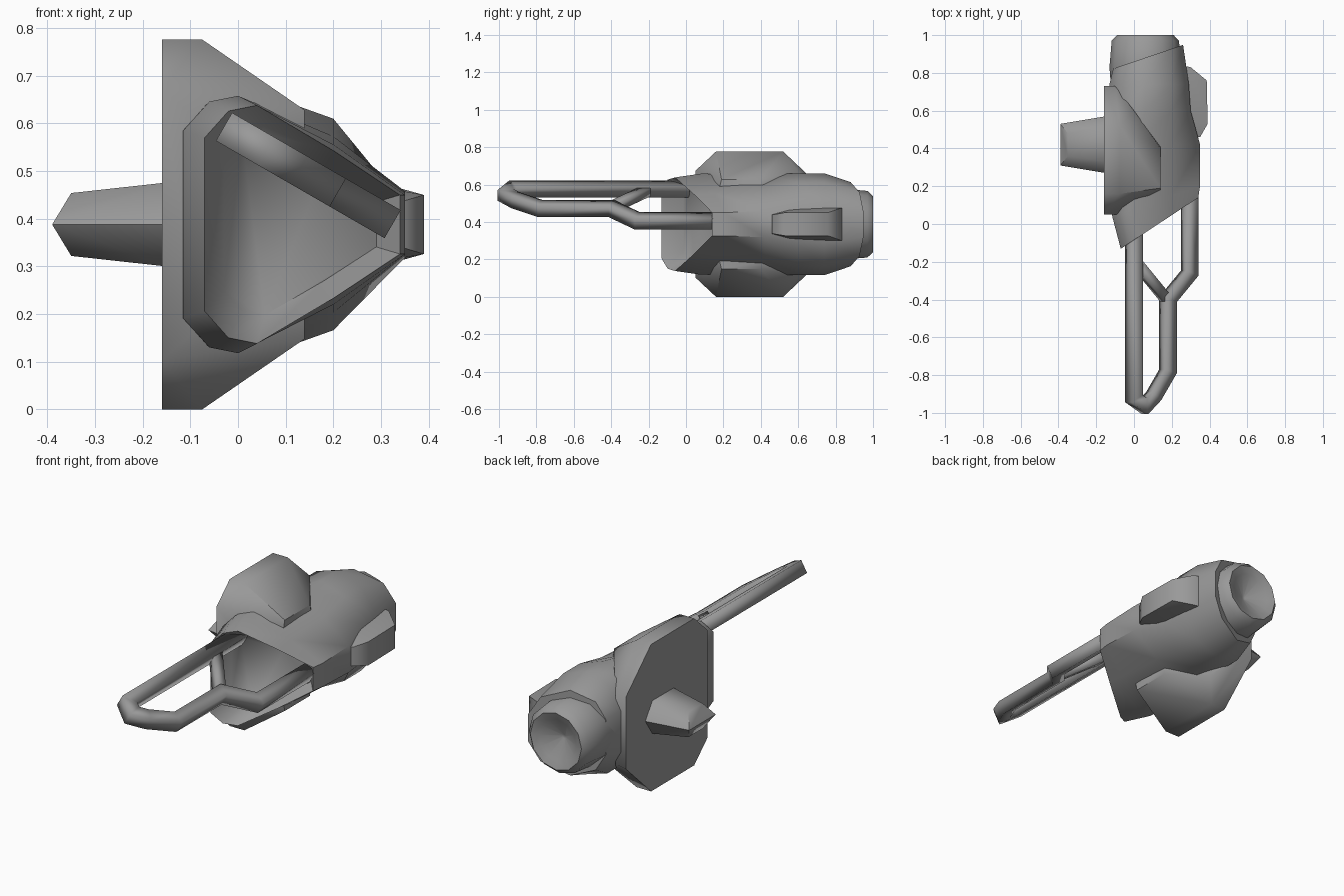
import bpy, bmesh, math
from mathutils import Matrix

cube = bpy.data.objects.get("Cube")
if cube:
    bpy.data.objects.remove(cube)

grey = bpy.data.materials.new("light_grey")
grey.use_nodes = True
grey.diffuse_color = (0.32, 0.32, 0.32, 1)
grey.node_tree.nodes["Principled BSDF"].inputs["Base Color"].default_value = (0.32, 0.32, 0.32, 1)
MID = 0.388  # height of the mirror plane


def finish(name, bm, angle):
    bmesh.ops.recalc_face_normals(bm, faces=bm.faces)
    mesh = bpy.data.meshes.new(name)
    bm.to_mesh(mesh)
    bm.free()
    mesh.materials.append(grey)
    ob = bpy.data.objects.new(name, mesh)
    bpy.context.collection.objects.link(ob)
    bpy.ops.object.select_all(action='DESELECT')
    ob.select_set(True)
    bpy.context.view_layer.objects.active = ob
    bpy.ops.object.shade_smooth_by_angle(angle=math.radians(angle))
    return ob


def hull(name, half, angle=55):
    """Convex solid from points (x, y, height above the middle), mirrored."""
    bm = bmesh.new()
    for x, y, h in half:
        for s in ((1, -1) if h else (1,)):
            bm.verts.new((x, y, MID + s * h))
    bmesh.ops.convex_hull(bm, input=bm.verts)
    bmesh.ops.dissolve_limit(bm, angle_limit=0.02, verts=bm.verts, edges=bm.edges)
    return finish(name, bm, angle)


def loft(name, rings, angle=50):
    """Skin closed rings of equal length and cap both ends."""
    bm = bmesh.new()
    rows = [[bm.verts.new(p) for p in r] for r in rings]
    n = len(rows[0])
    for a, b in zip(rows, rows[1:]):
        for i in range(n):
            j = (i + 1) % n
            bm.faces.new((a[i], a[j], b[j], b[i]))
    bm.faces.new(rows[0])
    bm.faces.new(rows[-1])
    return finish(name, bm, angle)


def ring(half, y):
    """Mirrored cross-section; y is a function of x."""
    top = [(x, y(x), MID + h) for x, h in half]
    low = [(x, y(x), MID - h) for x, h in reversed(half)]
    return top + low


# Main body: slanted hollow mouth, triangular middle, rounder rear
mouth = [(-.07, .182), (-.02, .238), (.04, .25), (.2, .155), (.34, .062)]
floor = [(x * .78 + .025, h * .76) for x, h in mouth]
slant = lambda x: .66 * x - .085
body = [
    ring(floor, lambda x: slant(x) + .09),
    ring(mouth, slant),
    ring([(-.115, .197), (-.06, .258), (0, .27), (.2, .168), (.35, .062)],
         lambda x: .08 + .35 * x),
    ring([(-.13, .19), (-.08, .25), (0, .267), (.2, .185), (.35, .07)], lambda x: .42),
    ring([(-.13, .12), (-.06, .235), (.06, .272), (.2, .222), (.3, .1)], lambda x: .6),
    ring([(-.13, .11), (-.06, .235), (.06, .272), (.2, .222), (.29, .1)], lambda x: .74),
    ring([(-.11, .09), (-.06, .18), (.06, .225), (.2, .17), (.26, .07)],
         lambda x: .86 + .34 * x),
]
loft("main_body", body)

# Rear nozzle with a conical hollow
SIDES = 12
nozzle = [(.7, .18), (.83, .19), (.97, .178), (1.0, .15), (.985, .11), (.93, .01)]
loft("rear_nozzle", [[(.06 + r * math.cos(k * math.tau / SIDES), y,
                       MID + r * math.sin(k * math.tau / SIDES))
                      for k in range(SIDES)] for y, r in nozzle], 60)

# Octagonal guard plate that wraps around the body
octagon = [(.05, .285), (.16, .388), (.52, .388), (.73, .19)]
guard = [(-.16, y, h) for y, h in octagon]
guard += [(-.08, .05, .215), (-.075, .16, .388), (-.075, .52, .388), (-.1, .73, .18)]
guard += [(0, .6, .28), (.14, .19, .24), (.14, .4, .24), (.14, .18, .2), (.14, .41, .2)]
hull("guard_plate", guard, 50)

# Six-sided peg on the right
hull("side_peg", [(-.15, .27, 0), (-.15, .57, 0), (-.15, .33, .088), (-.15, .51, .088),
                  (-.35, .36, .066), (-.35, .48, .066), (-.39, .31, 0), (-.39, .53, 0)])

# Tapered pod on the left
hull("side_pod", [(.25, .45, .055), (.25, .57, .087), (.25, .84, .087), (.3, .83, .087),
                  (.35, .46, .05), (.39, .53, .062), (.385, .76, .062)])


# Handle bars: square section, mitred at the bends, tilted about the y axis
def bar(name, path, w):
    pts = [(x / math.cos(math.radians(30)), y) for x, y in path]
    rings = []
    for i, (u, y) in enumerate(pts):
        dirs = []
        for a, b in ((i - 1, i), (i, i + 1)):
            if a >= 0 and b < len(pts):
                du, dy = pts[b][0] - pts[a][0], pts[b][1] - pts[a][1]
                d = math.hypot(du, dy)
                dirs.append((-dy / d, du / d))
        m, q = dirs[0], dirs[-1]
        k = w / (1 + m[0] * q[0] + m[1] * q[1])
        ou, oy = (m[0] + q[0]) * k, (m[1] + q[1]) * k
        rings.append([(u + s * ou, y + s * oy, t * w)
                      for s, t in ((1, 1), (1, -1), (-1, -1), (-1, 1))])
    ob = loft(name, rings, 100)
    ob.data.transform(Matrix.Translation((0, 0, .576)) @ Matrix.Rotation(math.radians(30), 4, 'Y'))


bar("handle_loop", [(0, .02), (0, -.925), (.055, -.964), (.105, -.91), (.18, -.78),
                    (.18, -.4), (.295, -.26), (.295, .16)], .034)
bar("handle_brace", [(0, -.19), (.18, -.41)], .025)
